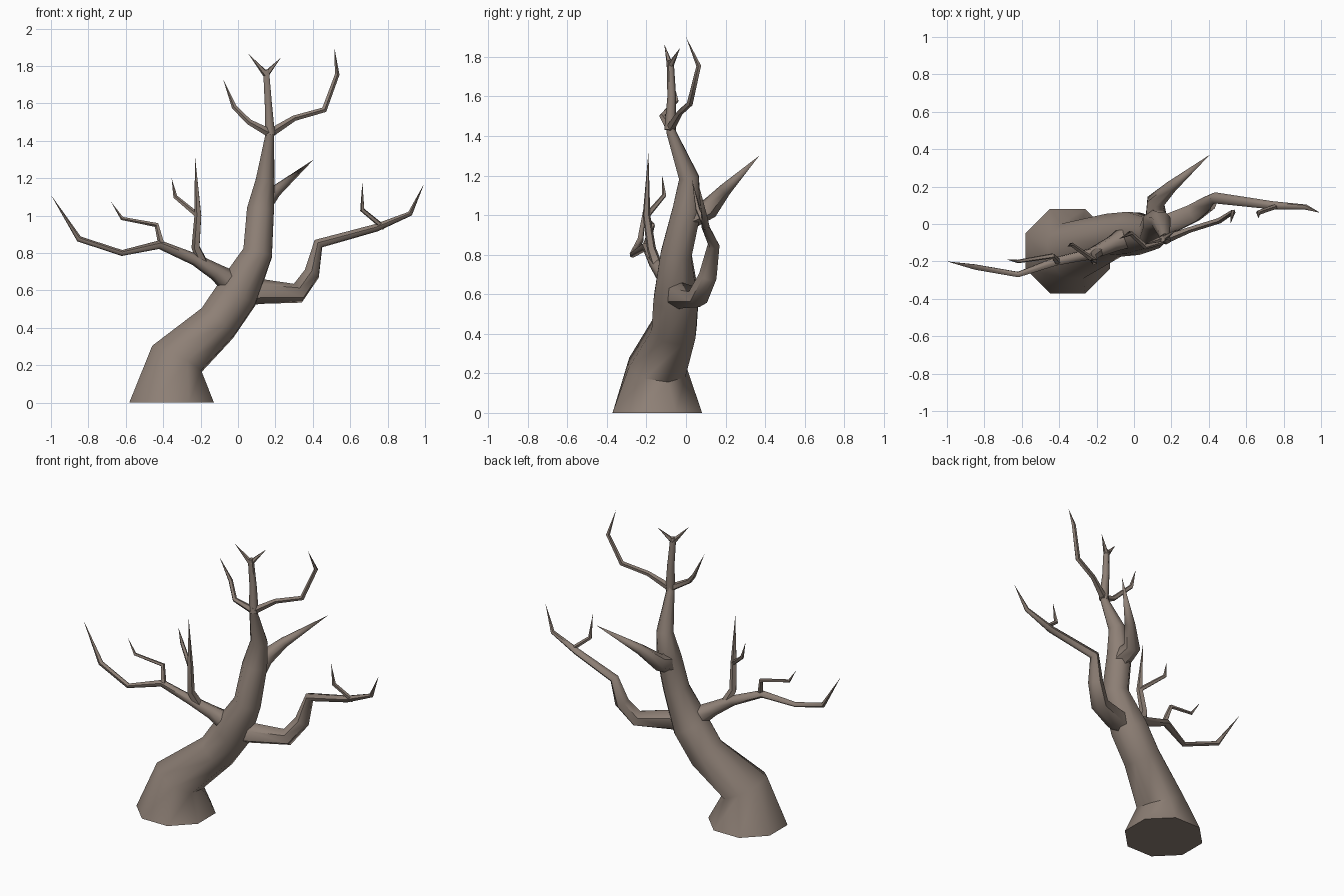
import bpy, bmesh, math
from mathutils import Vector

if "Cube" in bpy.data.objects:
    bpy.data.objects.remove(bpy.data.objects["Cube"])

bark = bpy.data.materials.new("grey_brown_bark")
bark.use_nodes = True
colour = (0.27, 0.215, 0.18, 1)
bark.diffuse_color = colour
bark.node_tree.nodes["Principled BSDF"].inputs["Base Color"].default_value = colour


def limb(name, path, sides=6, start=None):
    """Tapering tube through (x, y, z, radius); zero radius ends in a point."""
    bm = bmesh.new()
    pts = [Vector(p[:3]) for p in path]
    last = len(pts) - 1
    rings = []
    side = old = None
    for i, p in enumerate(pts):
        into = (pts[i] - pts[max(i - 1, 0)]).normalized()
        out = (pts[min(i + 1, last)] - pts[i]).normalized()
        axis = (into + out).normalized()
        if i == 0 and start:
            axis = Vector(start)
        if side is None:
            ref = Vector((1, 0, 0)) if abs(axis.x) < 0.8 else Vector((0, 1, 0))
            side = (ref - axis * ref.dot(axis)).normalized()
        else:
            side = old.rotation_difference(axis) @ side
        old = axis.copy()
        other = axis.cross(side)
        r = path[i][3]
        if r == 0:
            rings.append([bm.verts.new(p)])
            continue
        rings.append([])
        for k in range(sides):
            a = math.tau * (k + 0.5) / sides
            rings[-1].append(bm.verts.new(p + r * (side * math.cos(a) + other * math.sin(a))))
    for a, b in zip(rings, rings[1:]):
        for k in range(sides):
            n = (k + 1) % sides
            bm.faces.new((a[k], a[n], b[0]) if len(b) == 1 else (a[k], a[n], b[n], b[k]))
    for ring in (rings[0], rings[-1]):
        if len(ring) > 1:
            bm.faces.new(ring)
    bmesh.ops.recalc_face_normals(bm, faces=bm.faces)
    mesh = bpy.data.meshes.new(name)
    bm.to_mesh(mesh)
    bm.free()
    mesh.materials.append(bark)
    obj = bpy.data.objects.new(name, mesh)
    bpy.context.collection.objects.link(obj)
    bpy.ops.object.select_all(action="DESELECT")
    obj.select_set(True)
    bpy.context.view_layer.objects.active = obj
    bpy.ops.object.shade_smooth_by_angle(angle=math.radians(60))
    return obj


# Leaning trunk with flared foot
limb("trunk", [
    (-.355, -.145, 0, .245), (-.33, -.145, .23, .158), (-.11, -.06, .425, .122),
    (-.005, -.05, .58, .122), (.105, -.05, .8, .085), (.12, .005, 1.03, .078),
    (.145, .015, 1.19, .054), (.168, -.075, 1.42, .026), (.172, -.08, 1.47, .024)],
    sides=8, start=(0, 0, 1))

# Low left branch and its twig
limb("left_branch", [
    (-.02, -.05, .58, .07), (.12, -.03, .595, .067), (.32, .06, .585, .055),
    (.395, .11, .69, .046), (.43, .14, .85, .03), (.74, .1, .935, .022),
    (.92, .09, 1.01, .014), (.995, .06, 1.17, 0)])
limb("left_twig", [
    (.78, .1, .935, .014), (.665, .06, 1.03, .013), (.665, .03, 1.18, 0)], sides=5)

# Rear branch
limb("rear_branch", [
    (.12, 0, .99, .07), (.115, .12, 1.035, .052), (.2, .2, 1.13, .032),
    (.405, .37, 1.3, 0)])

# Right branch with its twigs
limb("right_branch", [
    (-.02, -.06, .63, .07), (-.12, -.11, .7, .045), (-.23, -.16, .765, .032),
    (-.42, -.2, .845, .024), (-.62, -.27, .8, .016), (-.85, -.23, .875, .016),
    (-1, -.2, 1.11, 0)])
limb("right_twig", [
    (-.41, -.2, .85, .018), (-.435, -.17, .95, .014), (-.62, -.2, .985, .01),
    (-.68, -.19, 1.075, 0)], sides=5)
limb("upright_branch", [
    (-.18, -.14, .73, .03), (-.225, -.175, .83, .024), (-.213, -.2, 1, .02),
    (-.23, -.19, 1.32, 0)], sides=5)
limb("upright_twig", [
    (-.215, -.195, 1, .015), (-.335, -.11, 1.1, .012), (-.355, -.12, 1.2, 0)], sides=5)

# Crown branches
limb("crown_centre", [
    (.172, -.08, 1.43, .03), (.162, -.072, 1.6, .022), (.15, -.08, 1.78, .018)])
limb("crown_right", [
    (.172, -.08, 1.44, .024), (.06, -.12, 1.5, .016), (-.02, -.05, 1.58, .014),
    (-.08, -.08, 1.73, 0)], sides=5)
limb("crown_left", [
    (.172, -.08, 1.44, .024), (.3, -.03, 1.52, .016), (.46, .02, 1.565, .016),
    (.53, .065, 1.755, .013), (.515, 0, 1.9, 0)], sides=5)
for name, tip in (("right", (.055, -.11, 1.865, 0)), ("left", (.23, -.03, 1.845, 0))):
    limb("crown_fork_" + name, [(.15, -.08, 1.755, .018), tip], sides=5)
